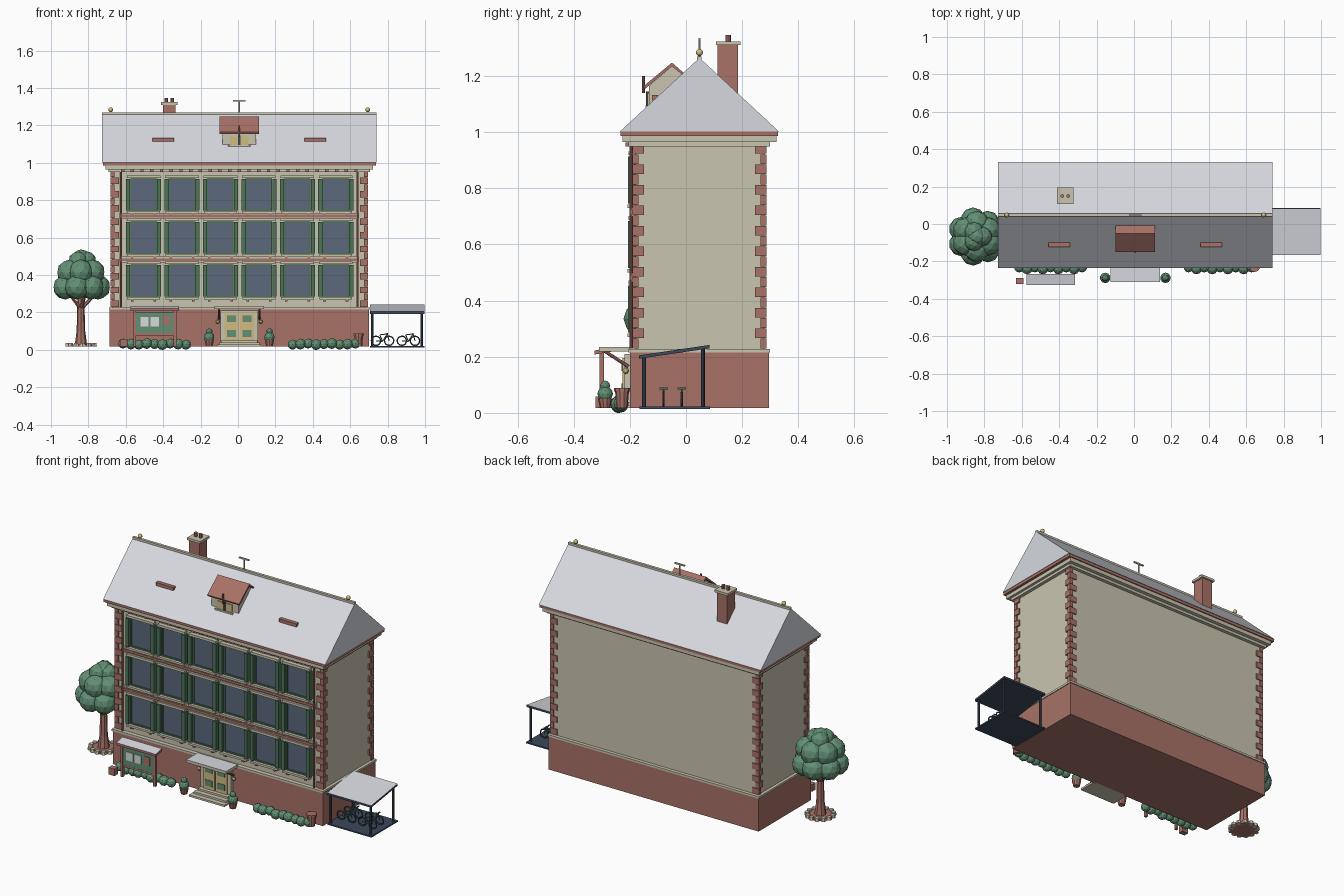
import bpy, bmesh, math
from mathutils import Vector, Matrix

if "Cube" in bpy.data.objects:
    bpy.data.objects.remove(bpy.data.objects["Cube"])


def material(name, hex_colour):
    """Flat material from an sRGB hex colour."""
    channels = [int(hex_colour[i:i + 2], 16) / 255 for i in (0, 2, 4)]
    linear = [c / 12.92 if c < .04 else ((c + .055) / 1.055) ** 2.4 for c in channels]
    mat = bpy.data.materials.new(name)
    mat.use_nodes = True
    mat.diffuse_color = (*linear, 1)
    mat.node_tree.nodes["Principled BSDF"].inputs["Base Color"].default_value = (*linear, 1)
    return mat


BRICK = material("brick red", "a87267")
BEIGE = material("plaster beige", "cac5b0")
SLATE = material("pale roof grey", "d6d9df")
GLASS = material("window glass", "5c687c")
LEAF = material("leaf green", "628f74")
SHUTTER = material("shutter green", "4d7358")
GOLD = material("door gold", "d2bb82")
NAVY = material("dark navy", "3c485a")
PAPER = material("paper white", "d9dcda")


# Shape makers: each returns a function that adds the shape to a bmesh
def box(xs, ys, zs):
    def add(bm):
        centre = [sum(r) / 2 for r in (xs, ys, zs)]
        size = [abs(r[1] - r[0]) for r in (xs, ys, zs)]
        bmesh.ops.create_cube(bm, size=1, matrix=Matrix.Translation(centre) @ Matrix.Diagonal((*size, 1)))
    return add


def around(x, half):
    return (x - half, x + half)


def prism(profile, xs):
    """Extrude a (y, z) outline along x."""
    def add(bm):
        ends = [[bm.verts.new((x, y, z)) for y, z in profile] for x in xs]
        for ring in ends:
            bm.faces.new(ring)
        for i in range(len(profile)):
            j = (i + 1) % len(profile)
            bm.faces.new((ends[0][i], ends[0][j], ends[1][j], ends[1][i]))
    return add


def rod(start, end, radius, tip=None, sides=8):
    def add(bm):
        a, b = Vector(start), Vector(end)
        turn = (b - a).to_track_quat("Z", "Y").to_matrix().to_4x4()
        bmesh.ops.create_cone(bm, cap_ends=True, segments=sides, radius1=radius,
                              radius2=radius if tip is None else tip, depth=(b - a).length,
                              matrix=Matrix.Translation((a + b) / 2) @ turn)
    return add


def ball(centre, radius, detail=2):
    def add(bm):
        bmesh.ops.create_icosphere(bm, subdivisions=detail, radius=radius,
                                   matrix=Matrix.Translation(centre))
    return add


def hoop(centre, radius, thick, sides=14):
    """Upright wheel ring in the xz plane, made of short rods."""
    def add(bm):
        c = Vector(centre)
        pts = [c + radius * Vector((math.cos(a), 0, math.sin(a)))
               for a in (math.tau * i / sides for i in range(sides))]
        for i, p in enumerate(pts):
            rod(pts[i - 1], p, thick, sides=5)(bm)
    return add


def part(name, mat, *shapes, top=None):
    """Join shapes into one object; `top` recolours upward faces."""
    bm = bmesh.new()
    for shape in shapes:
        shape(bm)
    bmesh.ops.recalc_face_normals(bm, faces=bm.faces)
    mesh = bpy.data.meshes.new(name)
    mesh.materials.append(mat)
    if top:
        mesh.materials.append(top)
        bm.normal_update()
        for face in bm.faces:
            face.material_index = int(face.normal.z > .5)
    bm.to_mesh(mesh)
    bm.free()
    obj = bpy.data.objects.new(name, mesh)
    bpy.context.collection.objects.link(obj)
    return obj


MID = .007             # building centre line
FLOOR = .017           # bottom of the building
FRONT, BACK = -.18, .28
HALF = .68
SIDES = (-1, 1)

# Main body
part("brick_base", BRICK, box(around(MID, .693), (-.2, .295), (FLOOR, .215)))
part("base_ledge", BEIGE, box(around(MID, .698), (-.205, .3), (.215, .227)))
part("walls", BEIGE, box(around(MID, HALF), (FRONT, BACK), (.22, .96)))
part("cornice", BEIGE, box(around(MID, .7), (-.205, .3), (.95, .965)),
     box(around(MID, .715), (-.226, .322), (.965, .987)))
part("eave_gutter", BRICK, box(around(MID, .73), (-.233, .328), (.987, 1.003)))
part("cornice_blocks", BRICK,
     *[box(around(MID + .052 * i, .009), (-.215, FRONT), (.95, .964)) for i in range(-12, 13)])

# Corner stones, alternately long on the side and long on the front
stones = []
STEP = .0365
for row in range(20):
    low = .23 + row * STEP
    long_x, long_y = (.022, .04) if row % 2 else (.045, .02)
    for sx in SIDES:
        outer = MID + sx * (HALF + .009)
        for edge, inward in ((FRONT - .01, 1), (BACK + .006, -1)):
            stones.append(box((outer, outer - sx * long_x), (edge, edge + inward * long_y),
                              (low, low + STEP - .002)))
part("corner_stones", BRICK, *stones)

# Floor bands and downpipes
LEVELS = (.37, .6, .83)
part("floor_bands", BRICK, *[box(around(MID, .64), (-.2, FRONT), around(z, .007)) for z in (.482, .716)])
part("band_ledges", BEIGE, *[box(around(MID, .64), (-.193, FRONT), around(z, .016)) for z in (.482, .716)])
part("downpipes", BRICK, *[rod((MID + s * .632, -.196, .23), (MID + s * .632, -.196, .95), .006) for s in SIDES])

# Windows: glass, frames, shutters, lintels and sills
glass, frames, shutters, trim, brackets = [], [], [], [], []
for level in LEVELS:
    for column in range(6):
        x = MID + .002 + (column - 2.5) * .2055
        glass.append(box(around(x, .066), (-.187, FRONT), around(level, .081)))
        trim.append(box(around(x, .09), (-.205, FRONT), (level + .088, level + .102)))
        trim.append(box(around(x, .088), (-.208, FRONT), (level - .1, level - .088)))
        for s in SIDES:
            frames.append(box(around(x + s * .067, .004), (-.193, FRONT), around(level, .087)))
            frames.append(box(around(x, .067), (-.193, FRONT), around(level + s * .083, .004)))
            shutters.append(box(around(x + s * .083, .011), (-.207, FRONT), around(level, .084)))
            brackets.append(box(around(x + s * .06, .007), (-.2, FRONT), (level - .112, level - .1)))
part("window_glass", GLASS, *glass)
part("window_frames", SHUTTER, *frames)
part("shutters", SHUTTER, *shutters)
part("lintels_and_sills", BEIGE, *trim)
part("sill_brackets", BRICK, *brackets)

# Roof with ridge, end balls and mast
RIDGE = .048
part("roof", SLATE, prism([(-.235, 1.003), (.331, 1.003), (RIDGE, 1.265)], around(MID, .733)))
part("ridge_cap", BEIGE, box(around(MID, .733), around(RIDGE, .008), (1.257, 1.27)))
finials = part("ridge_balls", GOLD, *[ball((MID + s * .687, RIDGE, 1.284), .013) for s in SIDES])
for face in finials.data.polygons:
    face.use_smooth = True
part("ridge_mast", BEIGE, rod((MID, RIDGE, 1.26), (MID, RIDGE, 1.336), .004),
     box(around(MID, .033), around(RIDGE, .004), (1.328, 1.336)))
part("snow_guards", BRICK,
     *[box(around(MID + s * .406, .058), (-.122, -.1), (1.113, 1.132)) for s in SIDES])

# Chimney
CHIMNEY = -.368
part("chimney", BRICK, box(around(CHIMNEY, .034), (.113, .186), (1.1, 1.312)))
part("chimney_cap", BEIGE, box(around(CHIMNEY, .044), (.106, .194), (1.31, 1.324)))
part("chimney_pots", BRICK, *[rod((CHIMNEY + s * .016, .15, 1.32), (CHIMNEY + s * .016, .15, 1.346), .01)
                              for s in SIDES])

# Dormer
part("dormer_walls", BEIGE, prism([(-.132, 1.09), (0, 1.09), (0, 1.2), (-.05, 1.235), (-.132, 1.165)],
                                  around(MID, .09)))
part("dormer_roof", BRICK, prism([(-.15, 1.165), (-.05, 1.248), (.005, 1.2), (.005, 1.19), (-.05, 1.235),
                                  (-.145, 1.155)], around(MID, .105)))
part("dormer_window", GOLD, box(around(MID, .05), (-.138, -.13), (1.095, 1.14)))
part("dormer_mullion", NAVY, box(around(MID, .006), (-.143, -.13), (1.09, 1.145)))
part("dormer_sill", BEIGE, box(around(MID, .06), (-.145, -.13), (1.085, 1.095)))
part("dormer_hook", BRICK, rod((MID, -.151, 1.14), (MID, -.151, 1.2), .005))

# Entrance: surround, double door, steps and canopy
part("door_surround", BEIGE, box(around(MID, .1), (-.22, -.19), (FLOOR, .21)))
part("doors", GOLD, *[box(around(MID + s * .041, .038), (-.227, -.21), (.05, .195)) for s in SIDES])
part("door_panes", LEAF, *[box(around(MID + s * .041, .024), (-.23, -.22), (low, low + .035))
                           for s in SIDES for low in (.07, .15)])
part("door_steps", BEIGE, *[box(around(MID, .117 - .01 * i), (-.305 + .028 * i, -.2),
                                (FLOOR, FLOOR + .011 * (i + 1))) for i in range(3)])
part("door_canopy", BEIGE, box(around(MID, .132), (-.31, -.2), (.218, .235)), top=SLATE)
part("canopy_struts", BRICK, *[rod((MID + s * .108, -.29, .22), (MID + s * .108, -.205, .165), .006)
                               for s in SIDES])
part("door_lamps", GOLD, *[ball((MID + s * .115, -.215, .15), .011) for s in SIDES])

# Planters beside the door, a tub and a small bin
pots, balls = [], []
for s in SIDES:
    x = MID + s * .161
    pots.append(rod((x, -.288, FLOOR), (x, -.288, .052), .018, .026, 10))
    balls += [ball((x, -.288, .068), .028), ball((x, -.288, .097), .018)]
part("planter_pots", BRICK, *pots)
part("planter_shrubs", LEAF, *balls)
part("tub", BRICK, rod((.645, -.228, FLOOR), (.645, -.228, .08), .02, .025, 10),
     rod((.645, -.228, .076), (.645, -.228, .088), .029, sides=10))
part("bin", BRICK, box(around(-.61, .02), (-.322, -.29), (FLOOR, .058)))

# Hedges along the base
part("hedges", LEAF, *[ball((MID + s * (.285 + .042 * i), -.232 - .008 * (i % 2), .028 + .003 * (i % 3)),
                            .027 + .002 * (i % 2)) for s in SIDES for i in range(9)])

# Notice board
BOARD = -.445
part("notice_posts", BRICK, *[box(around(BOARD + s * .108, .007), around(-.3, .008), (FLOOR, .215))
                              for s in SIDES])
part("notice_frame", BRICK, box(around(BOARD, .115), (-.305, -.29), (.078, .09)))
part("notice_panel", LEAF, box(around(BOARD, .102), (-.304, -.292), (.088, .2)))
part("notice_sheets", PAPER, *[box(around(BOARD + dx, .022), (-.308, -.3), (.125, .175)) for dx in (-.055, 0)])
part("notice_card", BRICK, box(around(BOARD + .06, .018), (-.308, -.3), (.13, .18)))
part("notice_roof", BRICK, prism([(-.326, .208), (-.267, .218), (-.267, .234), (-.326, .222)],
                                 around(BOARD, .13)), top=SLATE)

# Bicycle shelter
SHED = (.705, .996)
part("shelter_floor", NAVY, box(SHED, (-.165, .085), (.014, .022)))
part("shelter_roof", NAVY, prism([(-.167, .193), (.083, .23), (.083, .242), (-.167, .205)], SHED), top=SLATE)
part("shelter_posts", NAVY, *[rod((x, y, .02), (x, y, top), .007)
                              for x in (.718, .982) for y, top in ((-.15, .2), (.06, .23))])
bikes, wheels = [], []
for x in (.773, .911):
    for y in (-.08, -.015):
        seat, hub, bars = (x - .015, y, .08), (x, y, .045), (x + .025, y, .085)
        for s in SIDES:
            wheels.append(hoop((x + s * .035, y, .048), .025, .004))
        for start, end in ((seat, hub), (hub, bars), (seat, bars), (bars, (x + .035, y, .048)),
                           (hub, (x - .035, y, .048))):
            bikes.append(rod(start, end, .003, sides=5))
        bikes.append(box(around(bars[0], .003), around(y, .015), (.084, .09)))
part("bike_wheels", NAVY, *wheels)
part("bike_frames", SHUTTER, *bikes)

# Tree with ringed bed
TX, TY = -.84, -.067


def ring(count, radius, z, turn=0):
    angles = [math.tau * (i + turn) / count for i in range(count)]
    return [(TX + radius * math.cos(a), TY + radius * math.sin(a), z) for a in angles]


part("tree_bed", BRICK, rod((TX, TY, FLOOR), (TX, TY, .028), .076, sides=16))
part("bed_stones", BEIGE, *[rod((x, y, FLOOR), (x, y, .036), .016, .013, 6)
                            for x, y, z in ring(13, .072, 0)])
part("tree_trunk", BRICK, rod((TX, TY, .02), (TX, TY, .1), .034, .023),
     rod((TX, TY, .1), (TX, TY, .36), .023, .016),
     *[rod((TX, TY, .22), tip, .012, .006, 6) for tip in ring(5, .09, .31)])
part("tree_crown", LEAF, *[ball(p, .066) for p in ring(7, .092, .335)],
     *[ball(p, .068) for p in ring(6, .07, .415, .5)],
     *[ball(p, .052) for p in ring(3, .03, .475)], ball((TX, TY, .485), .052))
